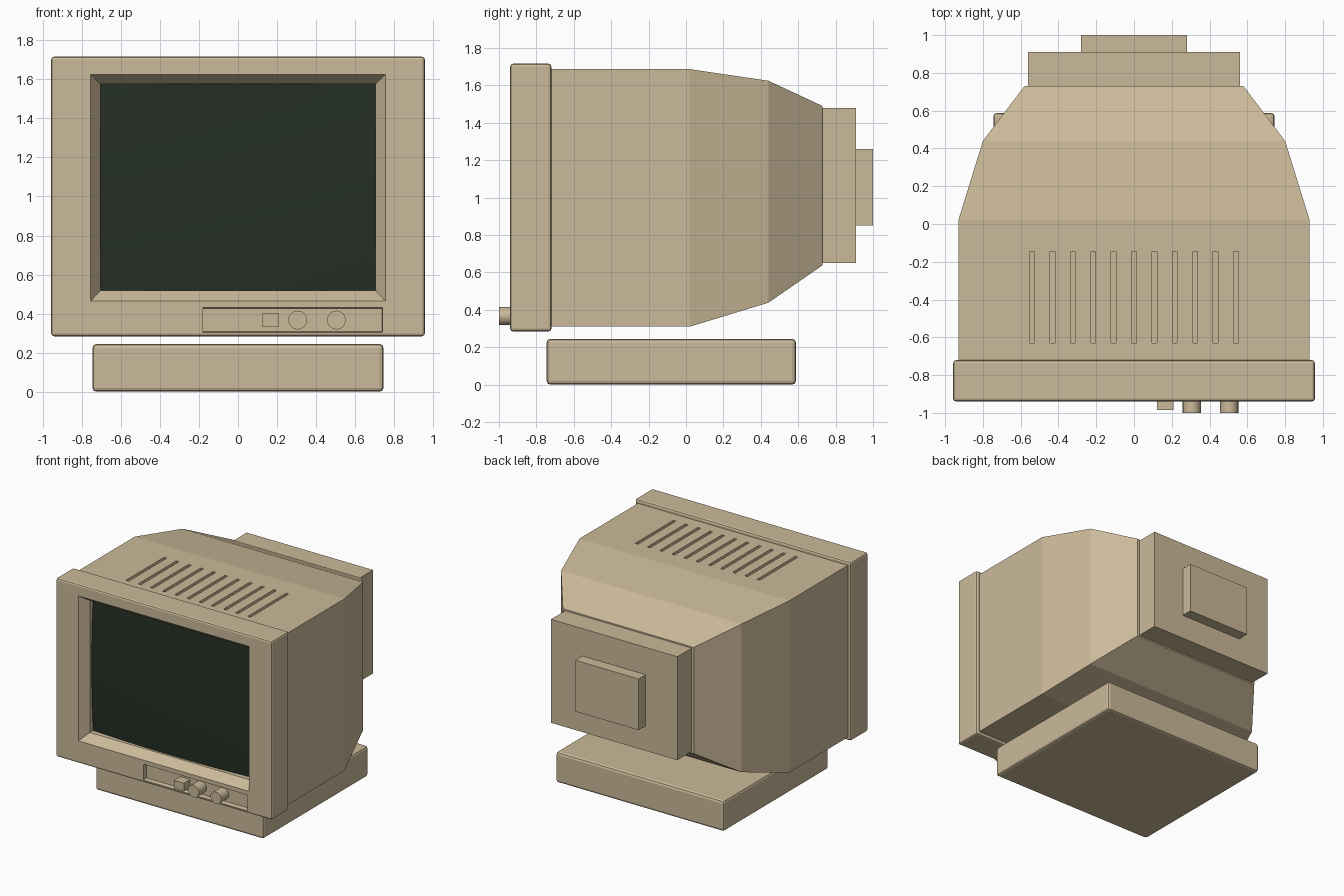
import bpy, bmesh, math

if "Cube" in bpy.data.objects:
    bpy.data.objects.remove(bpy.data.objects["Cube"])


def material(name, rgb):
    m = bpy.data.materials.new(name)
    m.diffuse_color = (*rgb, 1)
    m.use_nodes = True
    m.node_tree.nodes["Principled BSDF"].inputs["Base Color"].default_value = m.diffuse_color
    return m


BEIGE = material("beige plastic", (0.60, 0.49, 0.32))
DARK = material("dark green glass", (0.018, 0.028, 0.018))


def finish(name, bm, mat):
    bmesh.ops.recalc_face_normals(bm, faces=bm.faces)
    me = bpy.data.meshes.new(name)
    bm.to_mesh(me)
    bm.free()
    me.materials.append(mat)
    ob = bpy.data.objects.new(name, me)
    bpy.context.collection.objects.link(ob)
    return ob


def loft(name, rings, bevel=0, mat=BEIGE):
    """Closed solid through rectangles (x0, x1, z0, z1, y) along y."""
    bm = bmesh.new()
    loops = [[bm.verts.new(p) for p in ((a, y, c), (b, y, c), (b, y, d), (a, y, d))]
             for a, b, c, d, y in rings]
    for p, q in zip(loops, loops[1:]):
        for i in range(4):
            j = (i + 1) % 4
            bm.faces.new((p[i], p[j], q[j], q[i]))
    bm.faces.new(loops[0])
    bm.faces.new(loops[-1][::-1])
    bmesh.ops.recalc_face_normals(bm, faces=bm.faces)
    if bevel:
        bmesh.ops.bevel(bm, geom=bm.edges[:], offset=bevel, segments=2,
                        profile=0.5, affect='EDGES')
    return finish(name, bm, mat)


def box(name, x0, x1, y0, y1, z0, z1, bevel=0):
    return loft(name, [(x0, x1, z0, z1, y0), (x0, x1, z0, z1, y1)], bevel)


def cut(target, cutter):
    mod = target.modifiers.new("cut", 'BOOLEAN')
    mod.operation = 'DIFFERENCE'
    mod.solver = 'EXACT'
    mod.object = cutter
    bpy.context.view_layer.objects.active = target
    bpy.ops.object.modifier_apply(modifier=mod.name)
    bpy.data.objects.remove(cutter)


# front bezel with sloped screen opening and control recess
bezel = box("front_bezel", -0.957, 0.957, -0.94, -0.72, 0.284, 1.716, 0.015)
cut(bezel, loft("opening_cutter", [
    (-0.765, 0.765, 0.453, 1.635, -0.954),
    (-0.705, 0.705, 0.518, 1.575, -0.87),
    (-0.705, 0.705, 0.518, 1.575, -0.76)]))
cut(bezel, loft("recess_cutter", [
    (-0.182, 0.742, 0.301, 0.434, -0.96),
    (-0.178, 0.738, 0.309, 0.426, -0.905)]))

# bulging screen
bm = bmesh.new()
bmesh.ops.create_grid(bm, x_segments=16, y_segments=12, size=1)
for v in bm.verts:
    u, w = v.co.x, v.co.y
    v.co = (u * 0.708, -0.872 + 0.025 * u * u + 0.02 * w * w, 1.0465 + w * 0.531)
screen = finish("screen", bm, DARK)
for f in screen.data.polygons:
    f.use_smooth = True
if screen.data.polygons[0].normal.y > 0:
    screen.data.flip_normals()

# tapering rear housing
body = loft("rear_housing", [
    (-0.93, 0.93, 0.310, 1.687, -0.73),
    (-0.93, 0.93, 0.310, 1.687, 0.02),
    (-0.80, 0.80, 0.438, 1.625, 0.44),
    (-0.58, 0.58, 0.638, 1.490, 0.73)])

# cooling slots in the top
for i in range(11):
    x = (i - 5) * 0.108
    cut(body, box("slot_cutter", x - 0.0125, x + 0.0125, -0.63, -0.145, 1.645, 1.75))

# stepped boxes on the back
box("tube_cover", -0.56, 0.56, 0.72, 0.91, 0.650, 1.479)
box("tube_cap", -0.28, 0.28, 0.90, 1.0, 0.850, 1.260)

# power button and knobs
box("power_button", 0.122, 0.21, -0.985, -0.90, 0.335, 0.400)
for name, x in (("left_knob", 0.306), ("right_knob", 0.504)):
    bm = bmesh.new()
    bmesh.ops.create_cone(bm, cap_ends=True, segments=24, radius1=0.048,
                          radius2=0.048, depth=0.1)
    for v in bm.verts:
        v.co = (x + v.co.x, v.co.z - 0.95, 0.367 + v.co.y)
    knob = finish(name, bm, BEIGE)
    for f in knob.data.polygons:
        f.use_smooth = len(f.vertices) == 4
    for e in knob.data.edges:
        a, b = (knob.data.vertices[k].co.y for k in e.vertices)
        e.use_edge_sharp = abs(a - b) < 0.01

# base slab
box("base", -0.745, 0.745, -0.745, 0.588, 0.0, 0.245, 0.02)
